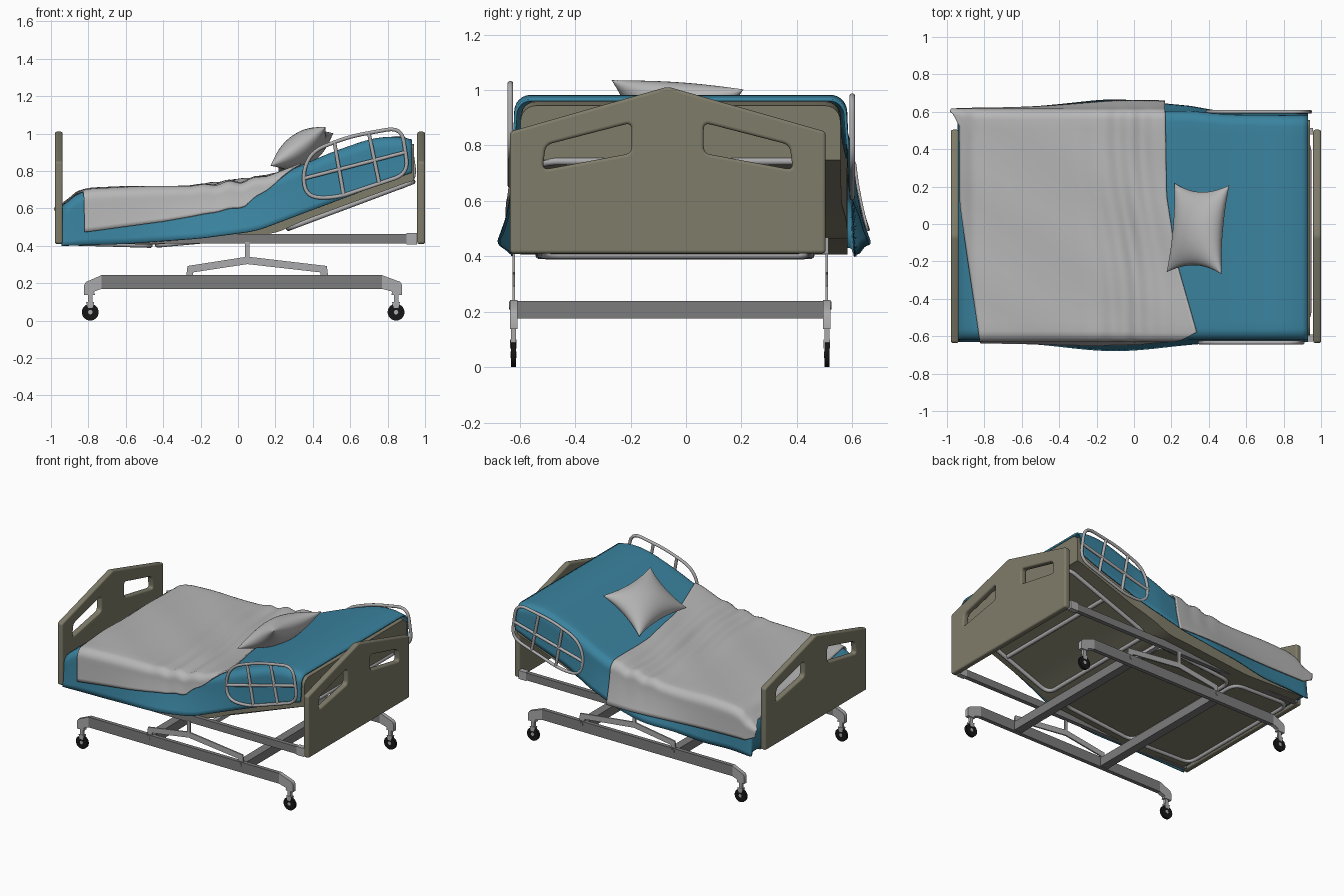
import bpy, bmesh, math
from mathutils import Vector, Matrix

if "Cube" in bpy.data.objects:
    bpy.data.objects.remove(bpy.data.objects["Cube"])

def mat(name, r, g, b):
    m = bpy.data.materials.new(name)
    m.diffuse_color = (r, g, b, 1)
    m.use_nodes = True
    m.node_tree.nodes["Principled BSDF"].inputs["Base Color"].default_value = m.diffuse_color
    return m

BLUE = mat("blue sheet", .042, .225, .345)
WHITE = mat("pale linen", .47, .47, .47)
OLIVE = mat("olive beige", .213, .202, .143)
STEEL = mat("mid grey steel", .20, .20, .20)
LIGHT = mat("light grey metal", .41, .41, .42)
BLACK = mat("black rubber", .008, .008, .008)
CY = -.066                      # centre line of the boards

def finish(bm, name, m, angle=40):
    bmesh.ops.recalc_face_normals(bm, faces=bm.faces)
    for f in bm.faces:
        f.smooth = True
    me = bpy.data.meshes.new(name)
    bm.to_mesh(me)
    bm.free()
    me.set_sharp_from_angle(angle=math.radians(angle))
    me.materials.append(m)
    ob = bpy.data.objects.new(name, me)
    bpy.context.collection.objects.link(ob)
    return ob

def loft(name, rows, m, closed=False, angle=40):
    bm = bmesh.new()
    vs = [[bm.verts.new(p) for p in r] for r in rows]
    n = len(rows[0])
    for a, b in zip(vs, vs[1:]):
        for j in range(n if closed else n - 1):
            k = (j + 1) % n
            bm.faces.new((a[j], a[k], b[k], b[j]))
    if closed:
        bm.faces.new(vs[0])
        bm.faces.new(vs[-1])
    return finish(bm, name, m, angle)

def box(name, x0, x1, y0, y1, z0, z1, m):
    bm = bmesh.new()
    bmesh.ops.create_cube(bm, size=1, matrix=Matrix.LocRotScale(
        ((x0 + x1) / 2, (y0 + y1) / 2, (z0 + z1) / 2), None, (x1 - x0, y1 - y0, z1 - z0)))
    return finish(bm, name, m)

def plate(name, pts, y, w, m):
    """Extrude an x-z outline along y."""
    return loft(name, [[(x, y + s * w / 2, z) for x, z in pts] for s in (-1, 1)], m, True)

def disc(name, c, r, w, m):
    bm = bmesh.new()
    bmesh.ops.create_cone(bm, cap_ends=True, segments=28, radius1=r, radius2=r, depth=w,
                          matrix=Matrix.Translation(c) @ Matrix.Rotation(math.pi / 2, 4, 'X'))
    return finish(bm, name, m)

def rounded(pts, r, n=6):
    out, pts = [], [Vector(p) for p in pts]
    for i, p in enumerate(pts):
        a, b = pts[i - 1] - p, pts[(i + 1) % len(pts)] - p
        d1, d2 = min(r, a.length * .48), min(r, b.length * .48)
        a, b = p + a.normalized() * d1, p + b.normalized() * d2
        for k in range(n + 1):
            t = k / n
            out.append(a * (1 - t) ** 2 + p * 2 * t * (1 - t) + b * t * t)
    return out

def tube(name, paths, r, m):
    """paths: list of (points, cyclic)."""
    cu = bpy.data.curves.new(name, 'CURVE')
    cu.dimensions, cu.bevel_depth, cu.bevel_resolution, cu.use_fill_caps = '3D', r, 3, True
    for pts, cyc in paths:
        s = cu.splines.new('POLY')
        s.points.add(len(pts) - 1)
        for q, p in zip(s.points, pts):
            q.co = (*p, 1)
        s.use_cyclic_u, s.use_smooth = cyc, True
    cu.materials.append(m)
    ob = bpy.data.objects.new(name, cu)
    bpy.context.collection.objects.link(ob)

def lerp(tab, x):
    if x <= tab[0][0]:
        return tab[0][1]
    for (a, p), (b, q) in zip(tab, tab[1:]):
        if x <= b:
            return p + (q - p) * (x - a) / (b - a)
    return tab[-1][1]

def soft(tab, x, w=.05):
    return sum(lerp(tab, x + w * k / 3) for k in range(-3, 4)) / 7

# Bed side profiles (x, z)
TOP = [(-.935, .59), (-.9, .655), (-.82, .69), (-.6, .70), (-.3, .70), (0, .715), (.2, .765), (.35, .83),
       (.5, .895), (.7, .965), (.8, .98), (.9, .975), (.94, .955)]
HEM = [(-.935, .40), (-.6, .41), (-.2, .44), (.1, .48), (.3, .555), (.5, .63), (.95, .80)]
LOW = [(-.92, .42), (-.45, .405), (0, .45), (.2, .465), (.35, .535), (.95, .755)]
BACK = [(-.9, .60), (.3, .60), (.5, .58), (.94, .575)]

def section(x, hf, hb, off=0., flare=1., zt=None):
    """Cross-section of the bed from front hem over the top to back hem."""
    zt = (soft(TOP, x) if zt is None else zt) + off
    yf, yb = -.615 - off, lerp(BACK, x) + off
    fl = flare * (.01 + .05 * math.exp(-((x + .1) / .38) ** 2))
    h0 = soft(HEM, x)
    def side(y, s, h):
        r = min(.055, max(zt - h, .01) * .4)
        p = []
        for i in range(7):
            z = h + (zt - r - h) * i / 7
            d = max(0, min(1.1, (zt - r - z) / max(.02, zt - r - h0)))
            p.append((x, y - s * fl * d ** 1.3, z))
        for i in range(7):
            a = math.pi / 2 * i / 6
            p.append((x, y + s * r * (1 - math.cos(a)), zt - r + r * math.sin(a)))
        return p
    f, b = side(yf, 1, hf), side(yb, -1, hb)
    ya, yz = f[-1][1], b[-1][1]
    return f + [(x, ya + (yz - ya) * i / 24, zt) for i in range(1, 24)] + b[::-1]

def span(a, b, n):
    return [a + (b - a) * i / n for i in range(n + 1)]

# Mattress
loft("mattress", [section(x, soft(LOW, x), soft(LOW, x), -.018, 0) for x in span(-.918, .94, 50)], OLIVE, True)

# Fitted blue sheet, dropping over the foot end
rows = [section(-.938, .40, .40, zt=z) for z in (.43, .52)]
rows += [section(x, soft(HEM, x), soft(HEM, x) + .004 * math.sin(14 * x)) for x in span(-.934, .93, 60)]
sheet = loft("blue_sheet", rows, BLUE, angle=80)

# Blanket with a skewed foot edge, turned head edge and folds
X0 = [(-.64, -.82), (-.3, -.87), (.1, -.93), (.5, -.932), (.57, -.985), (.7, -.96)]
X1 = [(-.56, .335), (-.2, .23), (.15, .175), (.7, .165)]
HF = [(-.8, .475), (-.4, .53), (0, .60), (.2, .66), (.35, .72)]
HB = [(-1, .56), (-.9, .51), (.2, .49)]
nominal = section(-.2, .5, .5)
rows = []
for t in span(0, 1, 90):
    row = []
    for j, p in enumerate(nominal):
        a, b = lerp(X0, p[1]), lerp(X1, p[1])
        if j < 14:              # front edge slants down to the hem
            b = .04 + (.335 - .04) * j / 13
        x = a + (b - a) * t
        q = section(x, lerp(HF, x), lerp(HB, x), .012)[j]
        fold = math.exp(-((x + .02) / .17) ** 2) * (.5 + .5 * math.sin(44 * x + 4 * q[1] + math.sin(5 * q[1])))
        fold = .022 * fold + .003 * math.sin(9 * x + 13 * q[1])
        w = min(1, max(0, (q[2] - .55) / .12))
        row.append((q[0], q[1], q[2] + max(fold, -.002) * w))
    rows.append(row)
cover = loft("blanket", rows, WHITE, angle=80)
for ob in (sheet, cover):
    md = ob.modifiers.new("thickness", 'SOLIDIFY')
    md.thickness, md.offset = .01, 0

# Pillow with pinched corners
bm = bmesh.new()
N = 24
for s in (1, -1):
    g = [[None] * (N + 1) for _ in range(N + 1)]
    for i in range(N + 1):
        for j in range(N + 1):
            u, v = -math.cos(math.pi * i / N), -math.cos(math.pi * j / N)
            h = .088 * ((1 - u * u) * (1 - v * v)) ** .5
            g[i][j] = bm.verts.new((.18 * u * (1 - .16 * (1 - v * v)), .24 * v * (1 - .18 * (1 - u * u)), s * h))
    for i in range(N):
        for j in range(N):
            bm.faces.new((g[i][j], g[i + 1][j], g[i + 1][j + 1], g[i][j + 1]))
bmesh.ops.remove_doubles(bm, verts=bm.verts, dist=.0003)
pillow = finish(bm, "pillow", WHITE, 120)
pillow.matrix_world = (Matrix.Translation((.342, -.025, .915)) @ Matrix.Rotation(math.radians(-4), 4, 'X')
                       @ Matrix.Rotation(math.radians(-5), 4, 'Z') @ Matrix.Rotation(math.radians(-35), 4, 'Y'))

# Headboard and footboard: gabled panel with two hand holes
def board(name, x):
    cu = bpy.data.curves.new(name, 'CURVE')
    cu.dimensions, cu.fill_mode, cu.extrude = '2D', 'BOTH', .010
    cu.bevel_depth, cu.bevel_resolution, cu.offset = .011, 3, -.011
    hole = [(.13, .772), (.13, .882), (.44, .802), (.452, .712)]
    loops = [rounded([(-.57, .41), (.57, .41), (.57, .85), (0, 1.012), (-.57, .85)], .015),
             rounded(hole, .025), rounded([(-y, z) for y, z in hole[::-1]], .025)]
    for lp in loops:
        s = cu.splines.new('POLY')
        s.points.add(len(lp) - 1)
        for q, p in zip(s.points, lp):
            q.co = (p[0], p[1], 0, 1)
        s.use_cyclic_u = True
    cu.materials.append(OLIVE)
    ob = bpy.data.objects.new(name, cu)
    ob.location, ob.rotation_euler = (x, CY, 0), (math.pi / 2, 0, math.pi / 2)
    bpy.context.collection.objects.link(ob)

board("headboard", .979)
board("footboard", -.958)

# Undercarriage, both sides
for side, y in (("front", -.622), ("back", .508)):
    yi = y + (.012 if y < 0 else -.012)
    box(side + "_upper_rail", -.94, .90, yi - .015, yi + .015, .412, .464, STEEL)
    box(side + "_upper_rail_end", .90, .958, yi - .018, yi + .018, .408, .468, LIGHT)
    box(side + "_base_rail", -.73, .77, y - .014, y + .014, .17, .243, STEEL)
    plate(side + "_lift_link", [(-.28, .215), (-.24, .215), (-.24, .258), (.05, .302), (.44, .258), (.44, .215),
          (.485, .215), (.475, .292), (.05, .342), (-.27, .292)], y, .010, LIGHT)
    box(side + "_lift_post", .038, .062, y - .005, y + .005, .33, .42, LIGHT)
    for x in (-.26, .46):
        disc(side + "_pivot", (x, y, .222), .014, .034, STEEL)
    for s, cx in ((-1, -.79), (1, .845)):
        e = -.73 if s < 0 else .77
        plate(side + "_rail_end", [(e, .17), (e, .243), (cx + s * .022, .207), (cx + s * .033, .19),
              (cx + s * .033, .138), (cx - s * .025, .138), (cx - s * .02, .155)], y, .028, LIGHT)
        disc(side + "_wheel", (cx, y, .045), .045, .018, BLACK)
        disc(side + "_hub", (cx, y, .045), .012, .021, LIGHT)
        box(side + "_caster_stem", cx - .012, cx + .012, y - .009, y + .009, .085, .14, LIGHT)
        for d in (-1, 1):
            plate(side + "_caster_fork", [(cx - .022, .1), (cx + .022, .1), (cx + .012, .068), (cx - .012, .068)],
                  y + d * .011, .003, LIGHT)
for n, x in (("foot", -.26), ("head", .46)):
    box(n + "_cross_beam", x - .03, x + .03, -.61, .50, .175, .238, STEEL)
box("upper_cross_bar", .185, .215, -.60, .49, .415, .44, LIGHT)

# Tube frames below the mattress sections
def under(x, y):
    return (x, y, soft(LOW, x) - .004)
frames = []
for a, b in ((-.91, -.47), (-.43, .15), (.27, .935)):
    c = [under(x, y) for x, y in ((a, -.53), (b, -.53), (b, .45), (a, .45))]
    frames.append((rounded(c, .07), True))
frames.append(([under(.62, -.53), under(.62, .45)], False))
tube("mattress_frame", frames, .014, LIGHT)

# Side guards
LOOP = [(.345, .80), (.40, .915), (.60, .99), (.875, 1.04), (.912, .79), (.52, .66), (.365, .665)]
BARS = [((.352, .765), (.895, .905)), ((.515, .96), (.565, .675)), ((.70, 1.005), (.755, .74))]
for name, y, dx, dz in (("front_guard", -.634, 0, -.005), ("back_guard", .600, .04, -.05)):
    def P(p):
        return (p[0] + dx, y, p[1] + dz)
    tube(name, [(rounded([P(p) for p in LOOP], .08), True)] + [([P(a), P(b)], False) for a, b in BARS],
         .0105, LIGHT)
